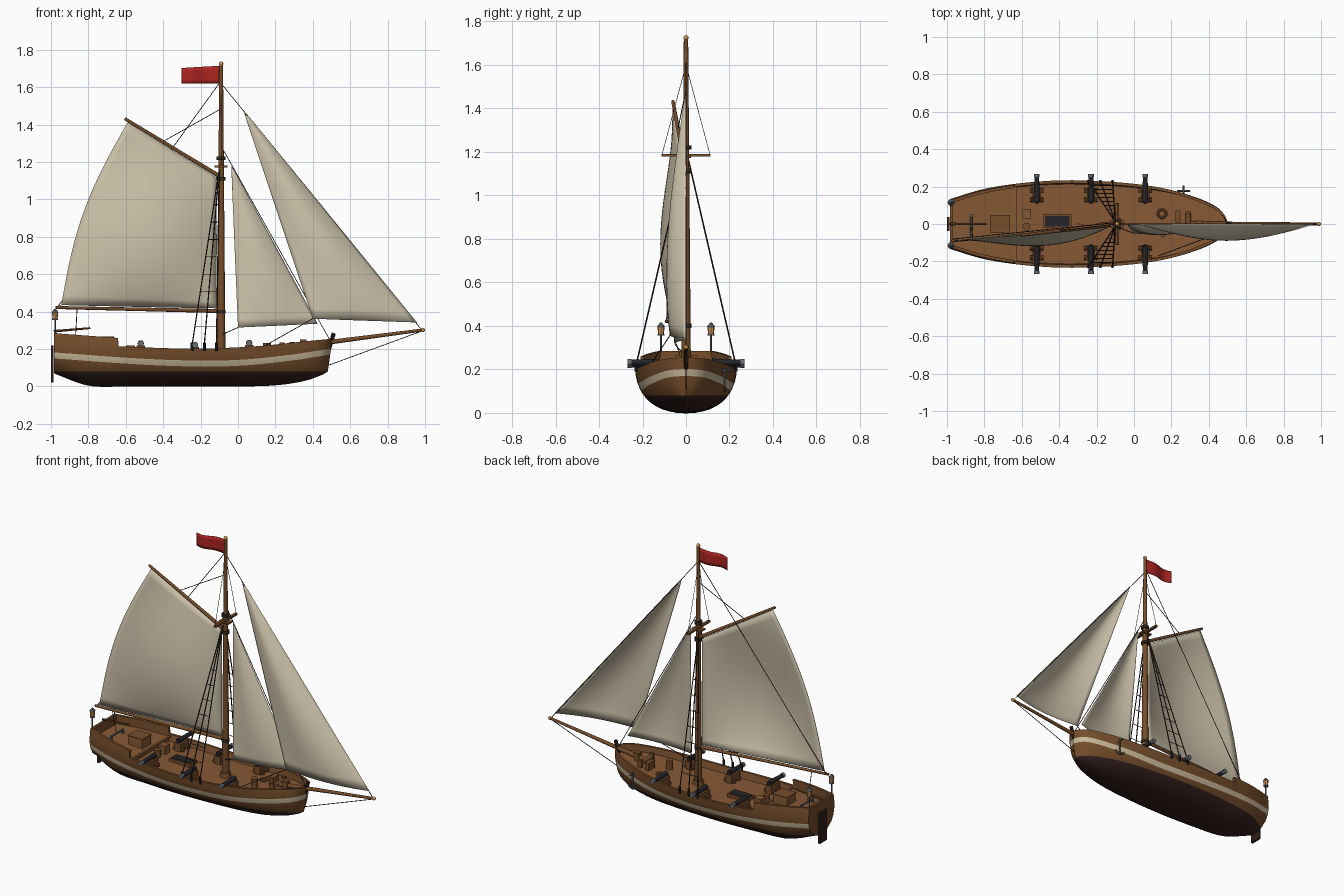
import bpy, bmesh, math
from mathutils import Vector

if "Cube" in bpy.data.objects:
    bpy.data.objects.remove(bpy.data.objects["Cube"])


def material(name, r, g, b):
    m = bpy.data.materials.new(name)
    m.use_nodes = True
    m.diffuse_color = (r, g, b, 1)
    m.node_tree.nodes["Principled BSDF"].inputs["Base Color"].default_value = (r, g, b, 1)
    return m


WOOD = material("hull wood", .18, .075, .024)
DECK = material("deck wood", .24, .1, .036)
BOTTOM = material("dark bottom paint", .032, .014, .012)
STRIPE = material("cream stripe", .58, .48, .32)
CANVAS = material("canvas", .62, .55, .41)
IRON = material("black iron", .018, .018, .022)
STEEL = material("grey metal", .14, .15, .17)
RED = material("red cloth", .42, .018, .015)
AMBER = material("lantern amber", .62, .3, .09)
ROPE = material("dark rope", .03, .02, .013)


def finish(name, bm, mats, smooth=True):
    mesh = bpy.data.meshes.new(name)
    bm.to_mesh(mesh)
    bm.free()
    ob = bpy.data.objects.new(name, mesh)
    bpy.context.collection.objects.link(ob)
    for m in mats:
        mesh.materials.append(m)
    if smooth:
        bpy.ops.object.select_all(action='DESELECT')
        ob.select_set(True)
        bpy.context.view_layer.objects.active = ob
        bpy.ops.object.shade_smooth_by_angle(angle=math.radians(35))
    return ob


def box(name, loc, size, mat):
    bm = bmesh.new()
    bmesh.ops.create_cube(bm, size=1)
    bmesh.ops.scale(bm, vec=size, verts=bm.verts)
    bmesh.ops.translate(bm, vec=loc, verts=bm.verts)
    return finish(name, bm, [mat], False)


def rod(name, a, b, r1, r2, mat, sides=12):
    a, b = Vector(a), Vector(b)
    bm = bmesh.new()
    bmesh.ops.create_cone(bm, cap_ends=True, segments=sides, radius1=r1, radius2=r2, depth=(b - a).length)
    turn = (b - a).to_track_quat('Z', 'Y').to_matrix().to_4x4()
    turn.translation = (a + b) / 2
    bm.transform(turn)
    return finish(name, bm, [mat])


def ball(name, loc, r, mat):
    bm = bmesh.new()
    bmesh.ops.create_uvsphere(bm, u_segments=12, v_segments=8, radius=r)
    bmesh.ops.translate(bm, vec=loc, verts=bm.verts)
    return finish(name, bm, [mat])


def rope(name, points, r=.0022, mat=ROPE, closed=False):
    cu = bpy.data.curves.new(name, 'CURVE')
    cu.dimensions = '3D'
    cu.bevel_depth, cu.bevel_resolution, cu.use_fill_caps = r, 1, True
    sp = cu.splines.new('POLY')
    sp.points.add(len(points) - 1)
    sp.use_cyclic_u = closed
    for p, co in zip(sp.points, points):
        p.co = (*co, 1)
    cu.materials.append(mat)
    bpy.context.collection.objects.link(bpy.data.objects.new(name, cu))


def curve(pts, x):
    """Smooth height of a curve through a few (x, value) points."""
    i = max(0, min(len(pts) - 2, sum(p[0] <= x for p in pts) - 1))
    slope = lambda a, b: (pts[b][1] - pts[a][1]) / (pts[b][0] - pts[a][0])
    m0 = slope(max(i - 1, 0), i + 1)
    m1 = slope(i, min(i + 2, len(pts) - 1))
    d = pts[i + 1][0] - pts[i][0]
    t = (x - pts[i][0]) / d
    return ((2*t**3 - 3*t*t + 1) * pts[i][1] + (t**3 - 2*t*t + t) * d * m0
            + (3*t*t - 2*t**3) * pts[i + 1][1] + (t**3 - t*t) * d * m1)


# Hull lines
STERN, STEM, BREAK, WATER = -.985, .48, -.64, .08
PLAN = [(STERN, .135), (-.8, .188), (-.55, .224), (-.3, .234), (0, .215), (.2, .182),
        (.35, .135), (.43, .092), (.465, .05), (STEM, 0)]
KEEL = [(STERN, .07), (-.8, .004), (-.6, 0), (0, 0), (.2, .006), (.35, .028), (.45, .062), (STEM, .08)]
SHEER = [(BREAK, .215), (-.4, .205), (-.2, .202), (.1, .215), (.3, .235), (STEM, .255)]
BAND = [(STERN, .15), (-.6, .122), (-.3, .108), (0, .11), (.3, .14), (STEM, .17)]


def sheer(x):
    return .285 + (x - STERN) * -.075 if x < BREAK else curve(SHEER, x)


def deck(x):
    return sheer(x) - (.06 if x < BREAK else .045)


def half_width(x, z):
    k = curve(KEEL, x)
    h = max(0, min(1, (z - k) / (.22 - k)))
    y = max(curve(PLAN, x), 0) * (1 - (1 - h) ** 2.3) ** (1 / 2.3)
    return max(y - .15 * max(z - .22, 0), 0)


def station(x):
    k, s, b = curve(KEEL, x), sheer(x), curve(BAND, x)
    zs = [k + (WATER - k) * (i / 8) ** 1.6 for i in range(9)]
    zs += [(WATER + b) / 2, b, b + .032, (b + .032 + s) / 2, s]
    row = [(half_width(x, z), z) for z in zs]
    row += [(max(half_width(x, z) - .016, 0), z) for z in (s, deck(x))] + [(0, deck(x))]
    f = max(0, min(1, (x - .3) / .18))
    return [(x + .025 * f * f * max(0, z - WATER) / .17, y, z) for y, z in row]


# Hull with painted bands, bulwark and stepped deck
xs = [STERN + (STEM - STERN) * math.sin(math.pi / 2 * i / 44) for i in range(45)]
xs = sorted(xs + [BREAK - .001, BREAK + .001])
rows = [station(x) for x in xs]
strip_mat = [2] * 8 + [0, 0, 3, 0, 0, 0, 1, 1]
bm = bmesh.new()
for side in (1, -1):
    grid = [[bm.verts.new((x, y * side, z)) for x, y, z in r] for r in rows]
    for a, b in zip(grid, grid[1:]):
        for j, m in enumerate(strip_mat):
            quad = (a[j], b[j], b[j + 1], a[j + 1])
            bm.faces.new(quad if side < 0 else quad[::-1]).material_index = m
    # transom
    for j in range(13):
        p, q = rows[0][j], rows[0][j + 1]
        vs = [bm.verts.new(c) for c in ((p[0], 0, p[2]), (p[0], p[1] * side, p[2]),
                                        (q[0], q[1] * side, q[2]), (q[0], 0, q[2]))]
        bm.faces.new(vs if side < 0 else vs[::-1]).material_index = 2 if j < 8 else 0
bmesh.ops.remove_doubles(bm, verts=bm.verts, dist=.0003)
bmesh.ops.recalc_face_normals(bm, faces=bm.faces)
finish("hull", bm, [WOOD, DECK, BOTTOM, STRIPE])
box("stern_bulwark", (-.976, 0, .245), (.016, .24, .08), WOOD)
box("quarterdeck_edge", (BREAK + .006, 0, .2), (.014, .4, .012), DECK)
box("rudder", (-.993, 0, .12), (.014, .075, .2), BOTTOM)
rod("stem_post", (.484, 0, .19), (.512, 0, .285), .011, .011, BOTTOM, 8)

# Spars
MX = -.09
rod("mast", (MX, 0, .15), (MX, 0, 1.725), .023, .010, WOOD, 16)
ball("mast_cap", (MX, 0, 1.725), .012, AMBER)
rod("mast_collar", (MX, 0, .15), (MX, 0, .19), .036, .03, WOOD)
rod("bowsprit", (.3, 0, .212), (.99, 0, .302), .014, .008, WOOD)
ball("bowsprit_cap", (.989, 0, .302), .011, AMBER)
rod("boom", (MX, 0, .403), (-.975, -.09, .422), .011, .008, WOOD)
rod("gaff", (MX + .01, 0, 1.113), (-.605, -.06, 1.432), .011, .008, WOOD)
box("crosstree", (MX, 0, 1.185), (.018, .225, .012), WOOD)
box("trestle_tree", (MX, 0, 1.176), (.07, .045, .01), WOOD)
for z in (.4, 1.11, 1.22):
    rod("mast_band", (MX, 0, z - .01), (MX, 0, z + .01), .0245, .0245, ROPE)


# Sails: u runs from luff to leech, v from foot to head
def sail(name, tack, clew, head_luff, head_leech, belly, foot_belly, roach=0, n=20):
    t, c, h, p = map(Vector, (tack, clew, head_luff, head_leech))
    bm = bmesh.new()
    grid = []
    for i in range(n + 1):
        v = i / n
        a, b = t.lerp(h, v), c.lerp(p, v)
        b.x -= roach * math.sin(math.pi * v)
        b.z += roach * .3 * math.sin(math.pi * v)
        line = []
        for j in range(n + 1):
            q = a.lerp(b, j / n)
            fullness = belly * math.sin(math.pi * v ** .8) + foot_belly * (1 - v) ** 2
            q.y -= fullness * math.sin(math.pi * (j / n) ** .9)
            line.append(bm.verts.new(q))
        grid.append(line)
    for a, b in zip(grid, grid[1:]):
        for j in range(n):
            bm.faces.new((a[j], a[j + 1], b[j + 1], b[j]))
    bmesh.ops.remove_doubles(bm, verts=bm.verts, dist=.0002)
    ob = finish(name, bm, [CANVAS])
    ob.modifiers.new("cloth", 'SOLIDIFY').thickness = .003


sail("main_sail", (-.115, -.003, .418), (-.945, -.088, .435), (-.115, -.003, 1.118),
     (-.59, -.058, 1.412), .075, 0, .055)
head = (.03, 0, 1.475)
sail("outer_jib", (.955, 0, .342), (.4, -.07, .362), head, head, .05, .03)
head = (-.035, 0, 1.18)
sail("inner_jib", (.425, 0, .335), (0, -.05, .315), head, head, .03, .02)

# Flag
bm = bmesh.new()
bmesh.ops.create_grid(bm, x_segments=20, y_segments=4, size=.5)
for v in bm.verts:
    u = .5 - v.co.x
    v.co = (MX - .008 - .205 * u, .014 * math.sin(u * 6.5) * u ** .5,
            1.667 + v.co.y * (.095 - .012 * u) - .006 * u)
finish("flag", bm, [RED]).modifiers.new("cloth", 'SOLIDIFY').thickness = .003

# Standing and running rigging
rope("outer_stay", [(MX, 0, 1.62), (.98, 0, .305)])
rope("inner_stay", [(MX, 0, 1.285), (.49, 0, .25)])
rope("bobstay", [(.98, 0, .295), (.475, 0, .11)])
rope("topping_lift", [(MX, .008, 1.635), (-.965, -.08, .425)])
rope("peak_halyard", [(MX, 0, 1.485), (-.4, -.036, 1.31)])
rope("outer_jib_sheet", [(.4, -.07, .362), (.13, -.17, .21)])
rope("inner_jib_sheet", [(0, -.05, .315), (-.08, -.02, .28)])
rope("clew_lashing", [(-.945, -.088, .435), (-.972, -.09, .422)])
rope("main_sheet", [(-.86, -.078, .42), (-.87, -.02, .24)])
for s in (1, -1):
    rope("spreader_stay", [(MX, 0, 1.6), (MX, s * .11, 1.188)], .0015)
    feet = [Vector((x, s * .228, .225)) for x in (-.245, -.18, -.115)]
    top = Vector((MX - .01, s * .012, 1.16))
    for f in feet:
        rope("shroud", [top, f], .0035)
        rod("deadeye", f + Vector((0, 0, -.035)), f + Vector((0, 0, .01)), .008, .008, IRON, 8)
    for i in range(8):
        t = .1 + .1 * i
        rope("ratline", [f.lerp(top, t) for f in feet], .002)

# Cannons
for x in (-.52, -.23, .06):
    for s in (1, -1):
        d, z = deck(x), sheer(x) + .02
        box("carriage", (x, s * .155, (d + z - .012) / 2), (.045, .085, z - .012 - d), WOOD)
        rod("barrel", (x, s * .12, z), (x, s * .262, z), .017, .012, IRON)
        rod("muzzle", (x, s * .25, z), (x, s * .268, z), .015, .016, STEEL)
        ball("cannon_knob", (x, s * .115, z), .009, IRON)
        for ax in (-.03, .03):
            for dy in (.13, .18):
                rod("wheel", (x + ax - .006, s * dy, d + .013), (x + ax + .006, s * dy, d + .013),
                    .013, .013, WOOD, 10)

# Stern lanterns
for s in (1, -1):
    x, y = -.978, s * .115
    rod("lantern_post", (x, y, .27), (x, y, .36), .004, .004, STEEL, 8)
    rod("lantern_base", (x, y, .355), (x, y, .363), .016, .016, STEEL, 8)
    rod("lantern_glass", (x, y, .363), (x, y, .396), .014, .016, AMBER, 8)
    rod("lantern_roof", (x, y, .396), (x, y, .415), .019, .004, STEEL, 8)

# Deck fittings
rod("tiller", (-.985, 0, .295), (-.79, .0, .312), .007, .005, WOOD, 8)
rod("sheet_traveller", (-.87, -.08, .24), (-.87, .05, .24), .006, .006, STEEL, 8)
for y in (-.075, .045):
    rod("traveller_foot", (-.87, y, .21), (-.87, y, .245), .007, .007, STEEL, 8)
box("cargo_chest", (-.715, 0, .23), (.1, .09, .06), DECK)
box("chest_lid", (-.715, 0, .262), (.106, .096, .008), WOOD)
box("crate", (-.575, .055, .19), (.05, .05, .06), DECK)
rod("cask", (-.575, -.015, .165), (-.575, -.015, .212), .021, .021, WOOD)
box("hatch_frame", (-.41, .015, .168), (.15, .075, .025), WOOD)
box("hatch_grating", (-.41, .015, .181), (.13, .056, .006), IRON)
for r in (.018, .025):
    rope("rope_coil", [(.15 + r * math.cos(a * .4), .055 + r * math.sin(a * .4), .18)
                       for a in range(16)], .004, DECK, True)
rod("bow_cask", (.155, -.05, .17), (.155, -.05, .232), .022, .022, WOOD)
box("bitts", (.235, .04, .21), (.028, .065, .05), WOOD)
rod("windlass", (.29, -.06, .215), (.29, .06, .215), .014, .014, WOOD)
for y in (-.06, .06):
    box("windlass_cheek", (.29, y, .213), (.03, .014, .05), WOOD)
box("bowsprit_heel", (.35, 0, .22), (.035, .035, .06), WOOD)

# Anchor on the far bow
ax, ay = .265, half_width(.265, .18) + .014
rod("anchor_shank", (ax, ay, .1), (ax, ay, .205), .005, .005, STEEL, 8)
rod("anchor_stock", (ax, ay - .03, .195), (ax, ay + .03, .195), .005, .005, STEEL, 8)
rope("anchor_arms", [(ax + .035 * math.sin(a * .3), ay, .135 - .035 * math.cos(a * .3))
                     for a in range(-4, 5)], .005, STEEL)
